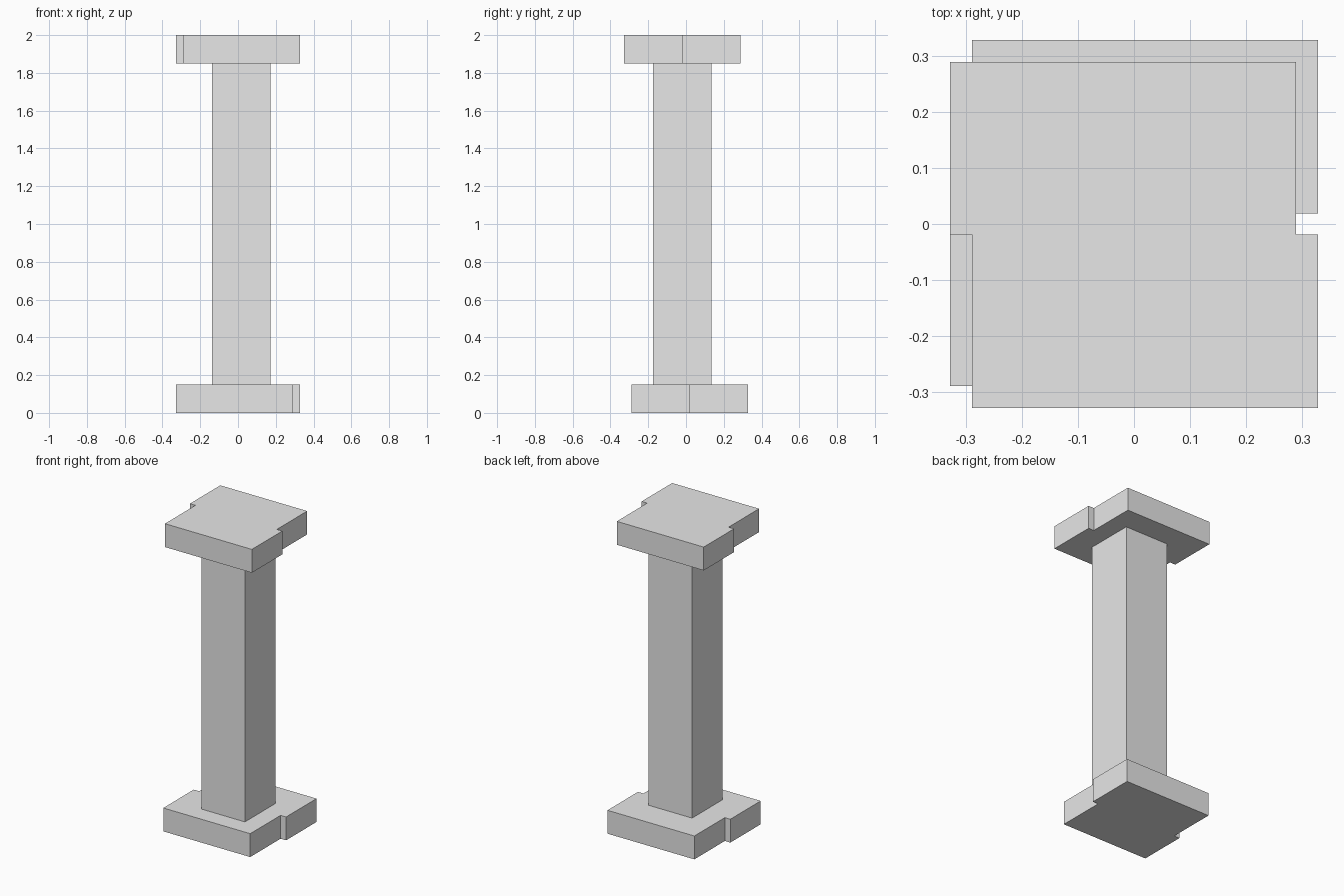
import bpy
import bmesh

cube = bpy.data.objects.get("Cube")
if cube:
    bpy.data.objects.remove(cube, do_unlink=True)

# Stone colour
stone = bpy.data.materials.new("light_grey")
stone.use_nodes = True
stone.diffuse_color = (0.8, 0.8, 0.8, 1)
stone.node_tree.nodes["Principled BSDF"].inputs["Base Color"].default_value = (0.8, 0.8, 0.8, 1)


def prism(name, outline, bottom, top):
    """Extrude a flat outline upward into a closed solid."""
    bm = bmesh.new()
    face = bm.faces.new([bm.verts.new((x, y, bottom)) for x, y in outline])
    result = bmesh.ops.extrude_face_region(bm, geom=[face])
    for v in result["geom"]:
        if isinstance(v, bmesh.types.BMVert):
            v.co.z = top
    bmesh.ops.recalc_face_normals(bm, faces=bm.faces)
    mesh = bpy.data.meshes.new(name)
    bm.to_mesh(mesh)
    bm.free()
    mesh.materials.append(stone)
    obj = bpy.data.objects.new(name, mesh)
    bpy.context.collection.objects.link(obj)
    return obj


# Stepped slab outline: two half blocks sliding past each other
OUT, IN, STEP = 0.328, 0.289, 0.019
capital_outline = [(-IN, -OUT), (OUT, -OUT), (OUT, -STEP), (IN, -STEP),
                   (IN, IN), (-OUT, IN), (-OUT, -STEP), (-IN, -STEP)]
# The base repeats the capital, turned front to back
base_outline = [(x, -y) for x, y in capital_outline]

prism("base_slab", base_outline, 0, 0.15)
prism("capital_slab", capital_outline, 1.85, 2)

# Square shaft, slightly off centre
prism("shaft", [(-0.137, -0.174), (0.171, -0.174), (0.171, 0.134), (-0.137, 0.134)], 0.15, 1.85)
